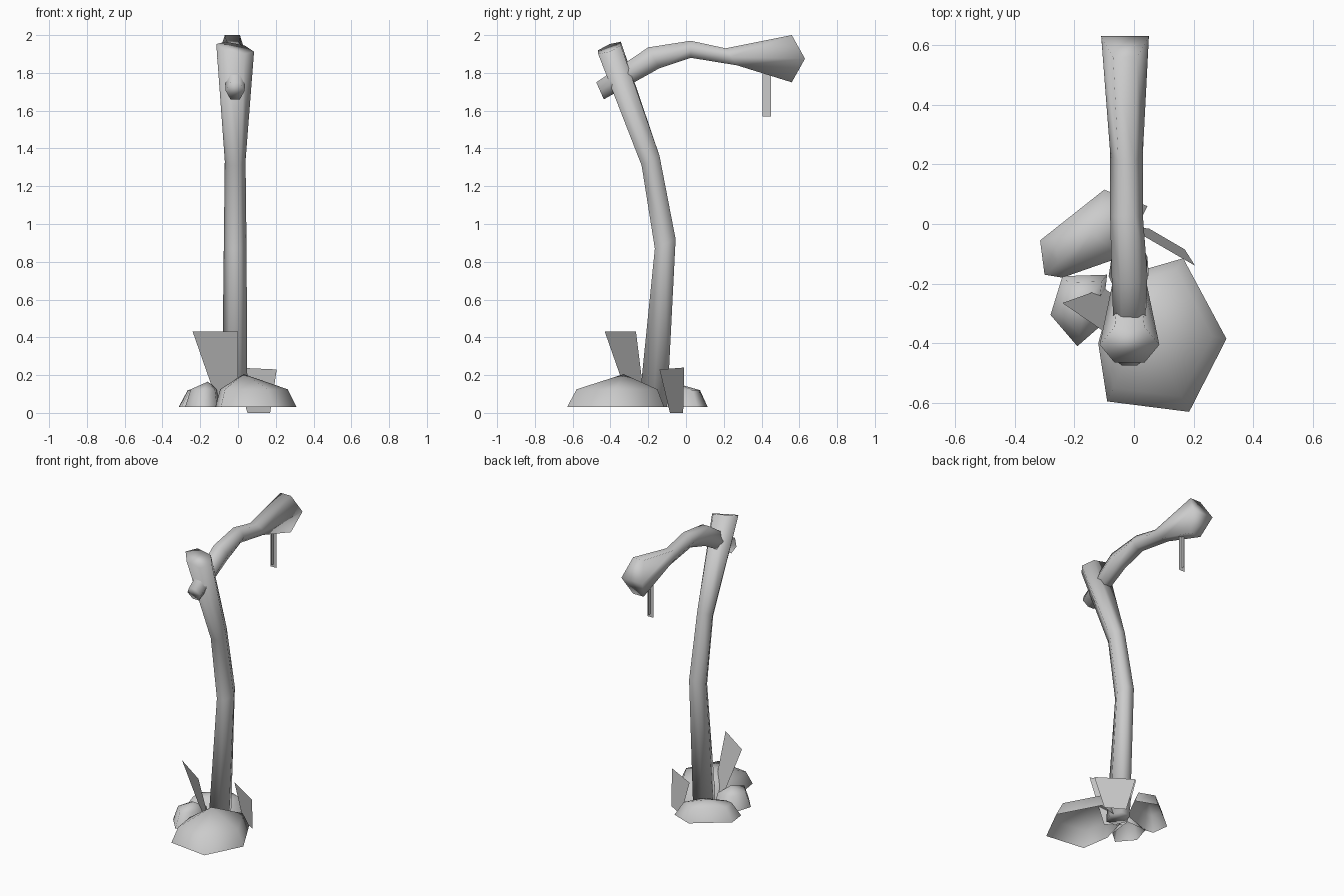
import bpy, math
from mathutils import Vector

cube = bpy.data.objects.get("Cube")
if cube:
    bpy.data.objects.remove(cube)

grey = bpy.data.materials.new("stone grey")
grey.use_nodes = True
GREY = (0.6, 0.6, 0.6, 1)
grey.diffuse_color = GREY
grey.node_tree.nodes["Principled BSDF"].inputs["Base Color"].default_value = GREY


def make(name, verts, faces, smooth=True):
    mesh = bpy.data.meshes.new(name)
    mesh.from_pydata(verts, [], faces)
    mesh.materials.append(grey)
    obj = bpy.data.objects.new(name, mesh)
    bpy.context.collection.objects.link(obj)
    for p in mesh.polygons:
        p.use_smooth = smooth
    return obj


def log(name, rings, tilt=0, bulge=0):
    """Six-sided tube; ring = upper (y, z), lower (y, z), left x, right x.
    tilt lowers the right side of the last ring, bulge pushes its sides out."""
    verts, faces = [], []
    for i, (up, low, x0, x1) in enumerate(rings):
        up, low = Vector((0, *up)), Vector((0, *low))
        last = i == len(rings) - 1
        for k in range(6):
            a = math.tau * k / 6
            v = (up + low) / 2 + (up - low) / 2 * math.sin(a) / math.sin(math.tau / 6)
            v.x = (x0 + x1) / 2 + (x1 - x0) / 2 * math.cos(a)
            if last:
                v.z -= tilt * math.cos(a)
                v.y += bulge if k % 3 == 0 else 0
            verts.append(v)
    for i in range(len(rings) - 1):
        for k in range(6):
            a, b = i * 6 + k, i * 6 + (k + 1) % 6
            faces.append((a, b, b + 6, a + 6))
    # each end is two quads meeting on the side corners
    n = len(verts) - 6
    faces += [(3, 2, 1, 0), (0, 5, 4, 3),
              (n, n + 1, n + 2, n + 3), (n + 3, n + 4, n + 5, n)]
    obj = make(name, verts, [f[::-1] for f in faces] if name == "post" else faces)
    # consistent outward normals
    import bmesh
    bm = bmesh.new()
    bm.from_mesh(obj.data)
    bmesh.ops.recalc_face_normals(bm, faces=bm.faces)
    bm.to_mesh(obj.data)
    bm.free()


def rock(name, outline, shoulder, apex, inset=0.8):
    """Open-bottomed boulder: base outline, inset shoulder ring, peak."""
    n = len(outline)
    verts = [(x, y, 0.03) for x, y in outline]
    verts += [(apex[0] + (x - apex[0]) * inset, apex[1] + (y - apex[1]) * inset, shoulder)
              for x, y in outline]
    verts.append(apex)
    faces = []
    for k in range(n):
        j = (k + 1) % n
        faces += [(k, j, n + j, n + k), (n + k, n + j, 2 * n)]
    make(name, verts, faces)


# Bent post
log("post", [
    ((-0.10, 0.03), (-0.25, 0.03), -0.085, 0.05),
    ((-0.055, 0.92), (-0.165, 0.87), -0.075, 0.045),
    ((-0.14, 1.36), (-0.235, 1.31), -0.07, 0.04),
    ((-0.345, 1.955), (-0.465, 1.91), -0.115, 0.085)], tilt=0.02)

# Crooked arm
log("arm", [
    ((-0.475, 1.75), (-0.435, 1.66), -0.065, 0.035),
    ((-0.2, 1.935), (-0.14, 1.825), -0.075, 0.045),
    ((0.025, 1.97), (0.025, 1.88), -0.08, 0.03),
    ((0.21, 1.93), (0.27, 1.84), -0.08, 0.03),
    ((0.56, 2.0), (0.56, 1.75), -0.11, 0.05)], bulge=0.07)

# Crossed hanging strips
for name, dx, dy, z in (("hanger_side", 0, 0.022, 1.57), ("hanger_front", 0.022, 0, 1.55)):
    x, y, top = -0.03, 0.428, 1.82
    make(name, [(x - dx, y - dy, z), (x + dx, y + dy, z),
                (x + dx, y + dy, top), (x - dx, y - dy, top)], [(0, 1, 2, 3)], False)

# Boulders around the foot
rock("large_rock", [(-0.09, -0.595), (0.185, -0.63), (0.31, -0.385),
                    (0.165, -0.115), (-0.06, -0.18), (-0.12, -0.4)],
     0.125, (0.03, -0.33, 0.205), 0.83)
rock("back_rock", [(-0.1, 0.115), (-0.315, -0.055), (-0.3, -0.17),
                   (-0.24, -0.18), (-0.04, -0.11), (0.045, 0.06)],
     0.12, (-0.14, -0.03, 0.15), 0.72)
rock("small_rock", [(-0.24, -0.175), (-0.28, -0.305), (-0.19, -0.41),
                    (-0.11, -0.34), (-0.09, -0.17)],
     0.125, (-0.16, -0.26, 0.165), 0.75)

# Leaning grass blades
make("tall_blade", [(-0.10, -0.215, 0.03), (0.0, -0.29, 0.03),
                    (0.0, -0.43, 0.43), (-0.24, -0.265, 0.43)], [(0, 1, 2, 3)], False)
make("short_blade", [(0.05, -0.015, 0), (0.17, -0.085, 0),
                     (0.205, -0.14, 0.23), (-0.02, -0.01, 0.24)], [(0, 1, 2, 3)], False)
